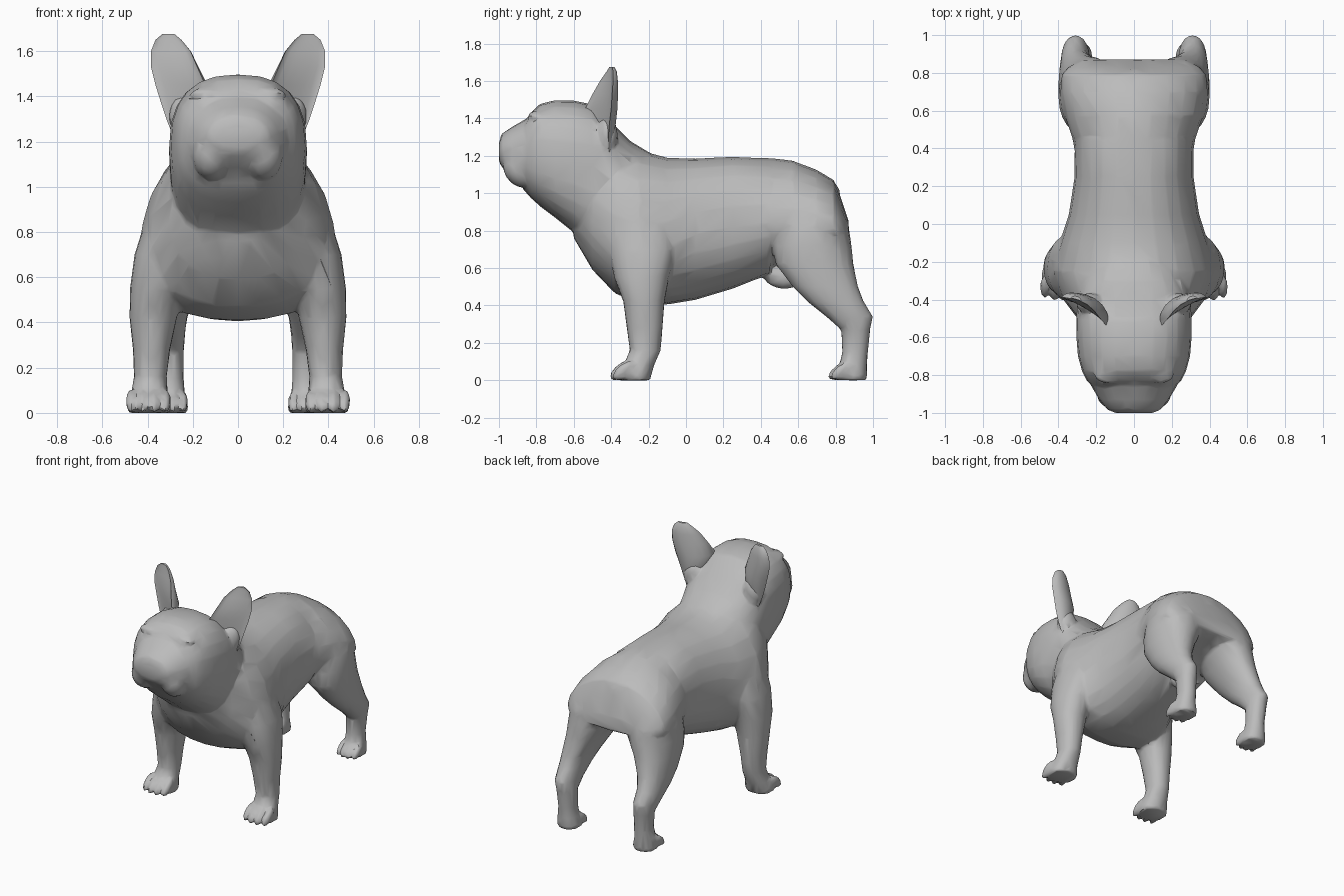
import bpy, bmesh, math
from mathutils import Vector, Matrix

cube = bpy.data.objects.get("Cube")
if cube:
    bpy.data.objects.remove(cube, do_unlink=True)

coat = bpy.data.materials.new("grey_coat")
coat.use_nodes = True
COLOUR = (0.5, 0.5, 0.5, 1)
coat.diffuse_color = COLOUR
coat.node_tree.nodes["Principled BSDF"].inputs["Base Color"].default_value = COLOUR
SIDES = 24


def power(v, e):
    return math.copysign(abs(v) ** (2 / e), v)


def skin(bm, rings):
    """Join closed rings of points into a capped tube."""
    loops = [[bm.verts.new(p) for p in ring] for ring in rings]
    n = len(loops[0])
    for a, b in zip(loops, loops[1:]):
        for i in range(n):
            bm.faces.new((a[i], a[(i + 1) % n], b[(i + 1) % n], b[i]))
    bm.faces.new(loops[0])
    bm.faces.new(loops[-1])


def lengthwise(bm, rows, e=2.2):
    """Tube along y; rows are y, bottom, top, half width, height of widest point."""
    rings = []
    for y, low, high, w, mid in rows:
        ring = []
        for i in range(SIDES):
            a = math.tau * i / SIDES
            s = power(math.sin(a), e)
            ring.append((w * power(math.cos(a), e), y, mid + s * (high - mid if s > 0 else mid - low)))
        rings.append(ring)
    skin(bm, rings)


def upright(bm, rows, side, e=2.1):
    """Tube along z; rows are z, front y, back y, inner x, outer x."""
    rings = []
    for z, y0, y1, x0, x1 in rows:
        ring = []
        for i in range(SIDES):
            a = math.tau * i / SIDES
            ring.append((side * ((x0 + x1) / 2 + (x1 - x0) / 2 * power(math.cos(a), e)),
                         (y0 + y1) / 2 + (y1 - y0) / 2 * power(math.sin(a), e), z))
        rings.append(ring)
    skin(bm, rings)


def lump(bm, centre, radii, tilt=0):
    """Ellipsoid turned about the x axis."""
    m = Matrix.Translation(centre) @ Matrix.Rotation(tilt, 4, 'X') @ Matrix.Diagonal((*radii, 1))
    bmesh.ops.create_icosphere(bm, subdivisions=3, radius=1, matrix=m)


def finish(name, bm, modifiers=(), angle=40):
    bmesh.ops.recalc_face_normals(bm, faces=bm.faces)
    mesh = bpy.data.meshes.new(name)
    bm.to_mesh(mesh)
    bm.free()
    mesh.materials.append(coat)
    ob = bpy.data.objects.new(name, mesh)
    bpy.context.scene.collection.objects.link(ob)
    bpy.ops.object.select_all(action='DESELECT')
    ob.select_set(True)
    bpy.context.view_layer.objects.active = ob
    for kind, settings in modifiers:
        mod = ob.modifiers.new(kind.lower(), kind)
        for key, value in settings.items():
            setattr(mod, key, value)
        bpy.ops.object.modifier_apply(modifier=mod.name)
    bpy.ops.object.shade_smooth_by_angle(angle=math.radians(angle))


body = bmesh.new()
# Chest and belly
lengthwise(body, [
    (-.60, .76, 1.10, .17, .95), (-.50, .59, 1.22, .30, .85), (-.38, .465, 1.27, .39, .72),
    (-.25, .41, 1.23, .44, .66), (-.10, .405, 1.19, .395, .70), (.05, .43, 1.185, .345, .78),
    (.25, .49, 1.195, .315, .82), (.45, .57, 1.185, .315, .84)])
# Rump, narrowing to the top
lengthwise(body, [
    (.30, .56, 1.19, .30, .83), (.45, .60, 1.188, .325, .84), (.57, .66, 1.175, .365, .84),
    (.70, .71, 1.125, .39, .82), (.79, .73, 1.07, .385, .80), (.83, .74, .97, .35, .79),
    (.87, .75, .85, .27, .79)], 1.9)
# Neck and skull
lengthwise(body, [
    (-.87, 1.02, 1.375, .205, 1.20), (-.83, .975, 1.43, .25, 1.20), (-.78, .93, 1.478, .275, 1.20),
    (-.70, .87, 1.497, .297, 1.18), (-.60, .79, 1.495, .305, 1.17), (-.50, .72, 1.475, .305, 1.15),
    (-.40, .75, 1.38, .30, 1.08), (-.30, .78, 1.28, .28, 1.0), (-.15, .8, 1.19, .2, 1.0)], 2.5)
# Muzzle, with the lip rising at the middle
lengthwise(body, [
    (-1.0, 1.17, 1.27, .10, 1.22), (-.985, 1.14, 1.315, .14, 1.22), (-.93, 1.085, 1.355, .185, 1.2),
    (-.87, 1.03, 1.39, .22, 1.2), (-.80, .97, 1.36, .25, 1.2)])
# Sheath under the belly and tail stub
lump(body, (0, .51, .55), (.05, .1, .06), -.2)
lump(body, (0, .785, 1.02), (.06, .03, .05), .6)

front_leg = [
    (0, -.36, -.19, .30, .49), (.03, -.36, -.185, .295, .49), (.08, -.335, -.17, .31, .475),
    (.16, -.30, -.135, .315, .46), (.28, -.317, -.125, .30, .465), (.42, -.335, -.115, .27, .48),
    (.55, -.385, -.09, .24, .478), (.70, -.41, -.05, .20, .458), (.85, -.40, -.08, .18, .41),
    (.95, -.34, -.14, .2, .35)]
hind_leg = [
    (0, .80, .965, .22, .38), (.03, .80, .968, .22, .38), (.08, .82, .968, .235, .37),
    (.15, .835, .972, .24, .36), (.27, .83, .985, .24, .37), (.34, .75, 1.0, .235, .385),
    (.42, .65, .95, .225, .395), (.50, .57, .92, .195, .40), (.62, .48, .895, .13, .40),
    (.72, .46, .885, .07, .40), (.82, .47, .87, .05, .39), (.95, .55, .81, .08, .33)]
for side in (1, -1):
    # Legs
    upright(body, front_leg, side)
    upright(body, hind_leg, side)
    # Toes sloping to the ground
    for k in range(4):
        bow = .015 * (k in (1, 2))
        lump(body, (side * (.322 + .05 * k), -.335 - bow, .052), (.025, .072, .033), .7)
        lump(body, (side * (.242 + .042 * k), .825 - bow, .047), (.021, .064, .03), .7)
    # Jowls, brows and eyes
    lump(body, (side * .115, -.885, 1.135), (.085, .09, .11), .5)
    lump(body, (side * .13, -.80, 1.41), (.08, .045, .03))
    lump(body, (side * .15, -.838, 1.365), (.035, .022, .02))
    # Ear root
    lump(body, (side * .235, -.42, 1.31), (.07, .055, .1))
# Nose
lump(body, (0, -.96, 1.29), (.06, .035, .04))

finish("dog_body", body, [
    ('REMESH', dict(mode='VOXEL', voxel_size=.01)),
    ('SMOOTH', dict(factor=.5, iterations=8)),
    ('DECIMATE', dict(ratio=.03))])

# Ears: curved shells, rows are z, inner x and y, outer x and y, depth
ear_rows = [
    (1.22, .26, -.43, .285, -.415, .02), (1.30, .20, -.48, .317, -.415, .055),
    (1.37, .165, -.51, .34, -.41, .08),
    (1.45, .145, -.54, .365, -.40, .09), (1.53, .18, -.50, .385, -.395, .075),
    (1.60, .21, -.46, .385, -.39, .055), (1.65, .25, -.425, .365, -.39, .035),
    (1.675, .28, -.41, .335, -.395, .02)]
for side, name in ((1, "left_ear"), (-1, "right_ear")):
    ear = bmesh.new()
    rings = []
    for z, x0, y0, x1, y1, depth in ear_rows:
        across = Vector((x1 - x0, y1 - y0, 0)) / 2
        back = Vector((-across.y, across.x, 0)).normalized() * depth
        ring = []
        for i in range(16):
            a = math.tau * i / 16
            bulge = math.sin(a) if a < math.pi else -.2 * math.sin(a)
            p = Vector(((x0 + x1) / 2, (y0 + y1) / 2, z)) + across * math.cos(a) + back * bulge
            ring.append((side * p.x, p.y, p.z))
        rings.append(ring)
    skin(ear, rings)
    finish(name, ear)
